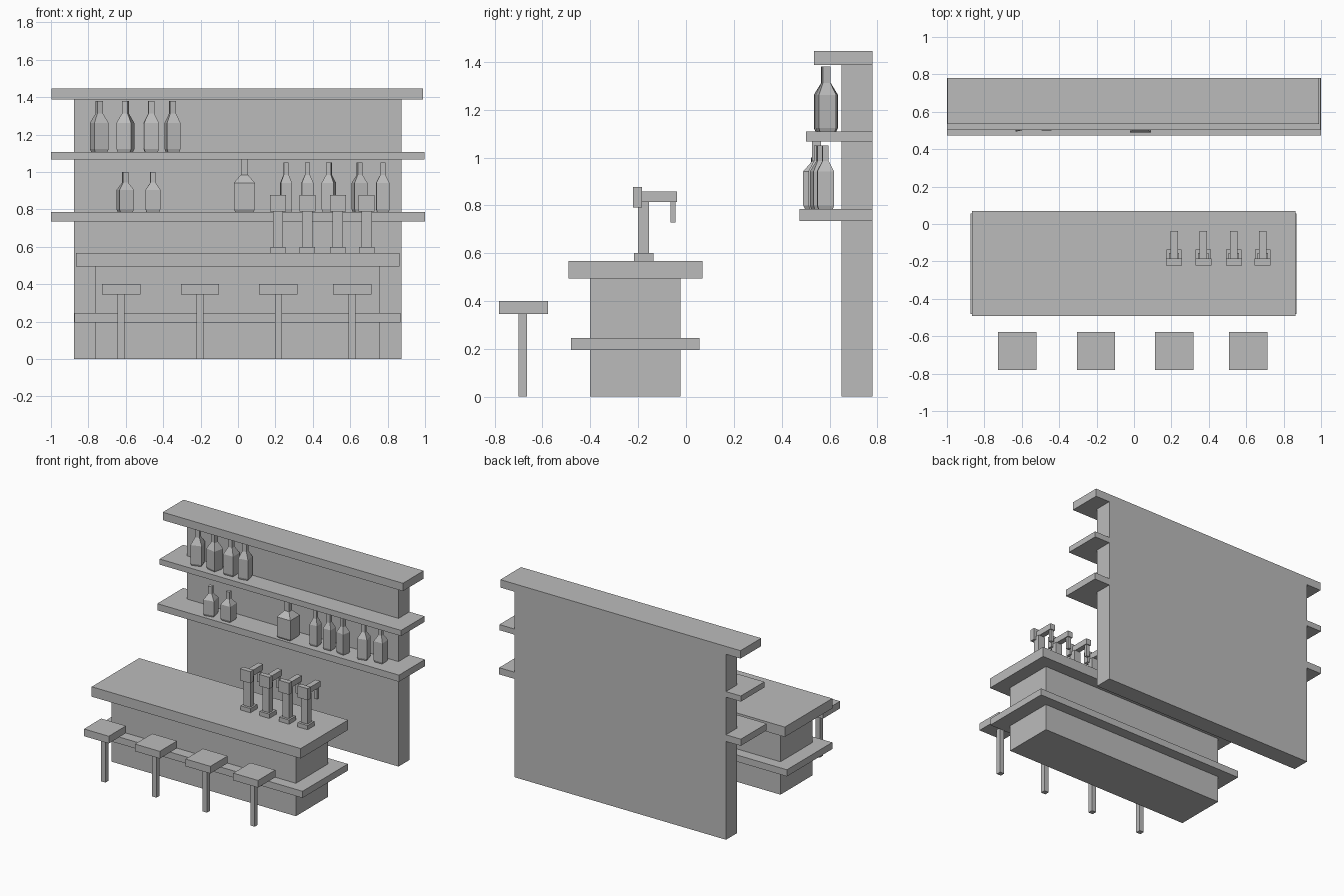
import bpy, bmesh
from math import radians
from mathutils import Matrix

old = bpy.data.objects.get("Cube")
if old:
    bpy.data.objects.remove(old, do_unlink=True)

grey = bpy.data.materials.new("plain_grey")
grey.use_nodes = True
COLOUR = (0.5, 0.5, 0.5, 1)
grey.diffuse_color = COLOUR
grey.node_tree.nodes["Principled BSDF"].inputs["Base Color"].default_value = COLOUR


def finish(name, bm):
    """Turn a bmesh into a flat-shaded object."""
    bmesh.ops.recalc_face_normals(bm, faces=bm.faces)
    mesh = bpy.data.meshes.new(name)
    bm.to_mesh(mesh)
    bm.free()
    mesh.materials.append(grey)
    obj = bpy.data.objects.new(name, mesh)
    bpy.context.collection.objects.link(obj)
    return obj


def add_box(bm, xs, ys, zs):
    """Add a box given by its extents on each axis."""
    spans = (xs, ys, zs)
    size = [b - a for a, b in spans]
    mid = [(a + b) / 2 for a, b in spans]
    bmesh.ops.create_cube(bm, size=1, matrix=Matrix.Translation(mid) @ Matrix.Diagonal((*size, 1)))


def box(name, xs, ys, zs):
    bm = bmesh.new()
    add_box(bm, xs, ys, zs)
    return finish(name, bm)


def around(centre, width):
    return (centre - width / 2, centre + width / 2)


def bottle(name, x, y, base, width, neck, shoulder, neck_base, top, turn):
    """Square bottle: chamfered foot, body, sloped shoulder and neck."""
    bm = bmesh.new()
    place = Matrix.Translation((x, y, 0)) @ Matrix.Rotation(radians(turn), 4, "Z")
    profile = [(width * 0.86, base), (width, base + 0.015), (width, shoulder),
               (neck, neck_base), (neck, top)]
    rings = []
    for side, z in profile:
        h = side / 2
        rings.append([bm.verts.new(place @ Matrix.Translation((sx * h, sy * h, z)).translation)
                      for sx, sy in ((-1, -1), (1, -1), (1, 1), (-1, 1))])
    for low, high in zip(rings, rings[1:]):
        for i in range(4):
            j = (i + 1) % 4
            bm.faces.new((low[i], low[j], high[j], high[i]))
    bm.faces.new(rings[0])
    bm.faces.new(rings[-1])
    return finish(name, bm)


# Back wall and shelves
box("back_wall", (-0.877, 0.873), (0.65, 0.78), (0, 1.388))
box("top_shelf", (-0.997, 0.99), (0.535, 0.78), (1.387, 1.446))
box("middle_shelf", (-1, 0.998), (0.502, 0.78), (1.066, 1.108))
box("lower_shelf", (-1, 1), (0.474, 0.78), (0.735, 0.785))

# Counter
box("counter_base", (-0.765, 0.76), (-0.401, -0.024), (0, 0.495))
box("counter_top", (-0.866, 0.863), (-0.492, 0.069), (0.494, 0.568))
box("foot_ledge", (-0.874, 0.87), (-0.48, 0.056), (0.196, 0.246))

# Stools
for n, x in enumerate((-0.625, -0.203, 0.216, 0.61), 1):
    box(f"stool_seat_{n}", around(x, 0.205), around(-0.679, 0.204), (0.346, 0.4))
    box(f"stool_leg_{n}", around(x, 0.036), around(-0.682, 0.036), (0, 0.347))

# Beer taps: foot, column, handle block, arm and spout
for n, x in enumerate((0.214, 0.371, 0.534, 0.688), 1):
    bm = bmesh.new()
    add_box(bm, around(x, 0.082), (-0.218, -0.136), (0.567, 0.6))
    add_box(bm, around(x, 0.055), (-0.2, -0.154), (0.599, 0.816))
    add_box(bm, around(x, 0.086), (-0.221, -0.184), (0.79, 0.877))
    add_box(bm, around(x, 0.04), (-0.185, -0.037), (0.815, 0.858))
    add_box(bm, around(x, 0.025), (-0.064, -0.043), (0.728, 0.816))
    finish(f"beer_tap_{n}", bm)

# Tall bottles on the middle shelf: x, width, turn
for n, (x, w, turn) in enumerate(((-0.742, 0.08, 18), (-0.602, 0.08, -13),
                                  (-0.464, 0.08, 2), (-0.35, 0.073, 11)), 1):
    bottle(f"tall_bottle_{n}", x, 0.585, 1.108, w, 0.032, 1.262, 1.312, 1.38, turn)

# Bottles on the lower shelf
for n, (x, turn) in enumerate(((-0.603, 12), (-0.455, 1)), 1):
    bottle(f"short_bottle_{n}", x, 0.54, 0.785, 0.078, 0.028, 0.905, 0.943, 1.0, turn)
bottle("wide_bottle", 0.034, 0.546, 0.785, 0.112, 0.038, 0.942, 0.985, 1.08, 0)
for n, (x, y, w, turn) in enumerate(((0.257, 0.55, 0.06, 4), (0.371, 0.55, 0.062, 2),
                                     (0.486, 0.55, 0.065, -12), (0.65, 0.56, 0.07, 13),
                                     (0.774, 0.583, 0.07, 2)), 1):
    bottle(f"slim_bottle_{n}", x, y, 0.785, w, 0.026, 0.942, 0.985, 1.05, turn)
